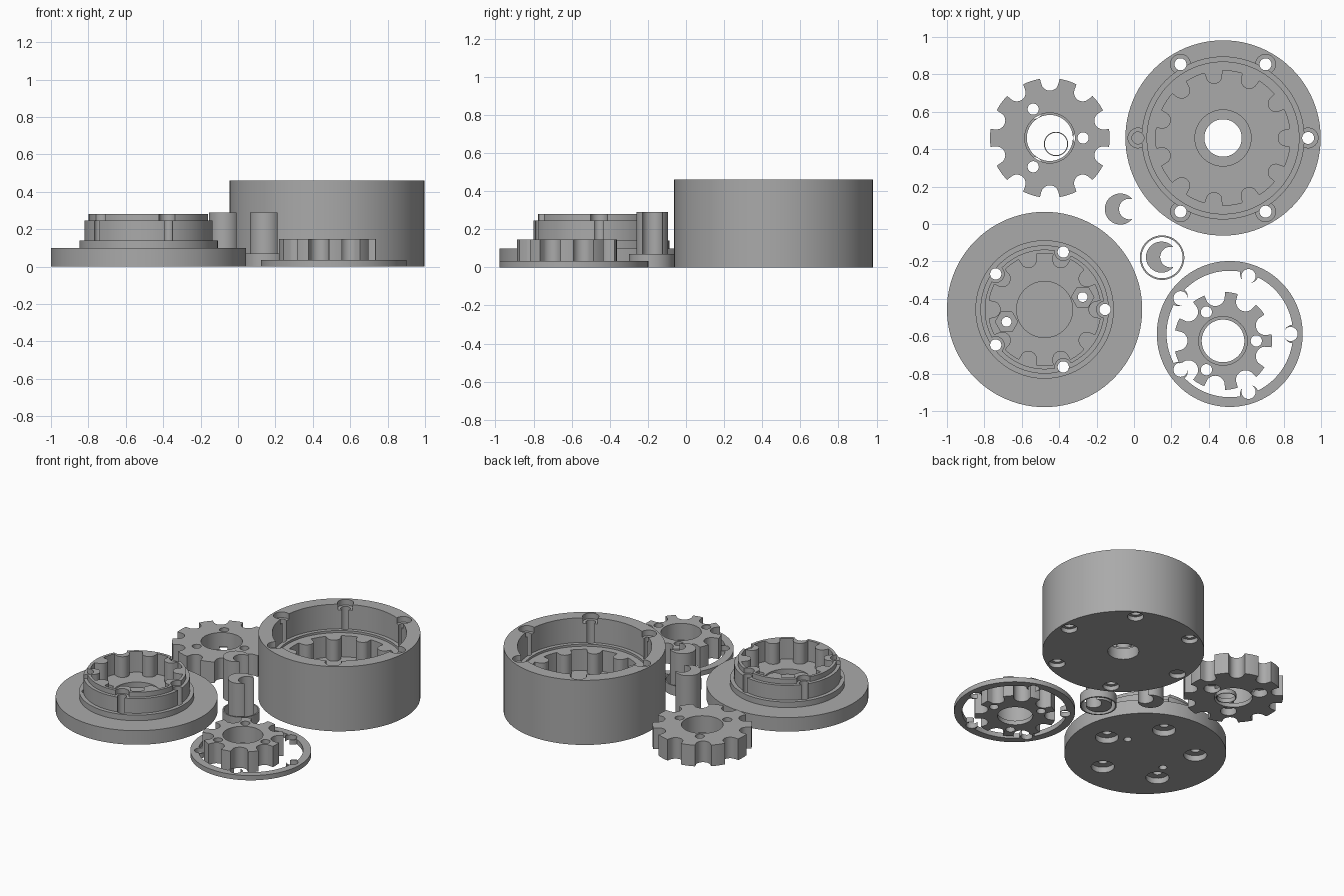
import bpy, bmesh
from math import sin, cos, pi, sqrt, radians, remainder

cube = bpy.data.objects.get("Cube")
if cube:
    bpy.data.objects.remove(cube, do_unlink=True)

grey = bpy.data.materials.new("plain grey")
grey.use_nodes = True
GREY = (0.4, 0.4, 0.4, 1)
grey.diffuse_color = GREY
grey.node_tree.nodes["Principled BSDF"].inputs["Base Color"].default_value = GREY


def circle(r, x=0, y=0, n=96, turn=0):
    return [(x + r * cos(2 * pi * i / n + turn), y + r * sin(2 * pi * i / n + turn))
            for i in range(n)]


def polar(r, degrees):
    return r * cos(radians(degrees)), r * sin(radians(degrees))


def scalloped(r_out, count, c, p, phase=0, n=720):
    """Circle with round bites of radius p, centred at distance c."""
    pts = []
    step = 2 * pi / count
    for i in range(n):
        a = 2 * pi * i / n
        d = remainder(a - phase, step)
        r = r_out
        h = p * p - (c * sin(d)) ** 2
        if h > 0:
            r = min(r_out, c * cos(d) - sqrt(h))
        pts.append((r * cos(a), r * sin(a)))
    return pts


def stack(name, layers, closed=False):
    """Skin a list of (outline, z); cap the ends, or join last to first."""
    bm = bmesh.new()
    rings = [[bm.verts.new((x, y, z)) for x, y in pts] for pts, z in layers]
    pairs = list(zip(rings, rings[1:]))
    if closed:
        pairs.append((rings[-1], rings[0]))
    else:
        bm.faces.new(rings[0])
        bm.faces.new(rings[-1])
    for a, b in pairs:
        for i in range(len(a)):
            j = (i + 1) % len(a)
            bm.faces.new((a[i], a[j], b[j], b[i]))
    bmesh.ops.recalc_face_normals(bm, faces=bm.faces)
    mesh = bpy.data.meshes.new(name)
    bm.to_mesh(mesh)
    bm.free()
    mesh.materials.append(grey)
    obj = bpy.data.objects.new(name, mesh)
    bpy.context.collection.objects.link(obj)
    return obj


def prism(pts, z0, z1, name="cutter"):
    return stack(name, [(pts, z0), (pts, z1)])


def combine(obj, pts, z0, z1, operation="DIFFERENCE"):
    tool = prism(pts, z0, z1)
    mod = obj.modifiers.new("bool", "BOOLEAN")
    mod.operation, mod.object, mod.solver = operation, tool, "EXACT"
    bpy.context.view_layer.objects.active = obj
    bpy.ops.object.modifier_apply(modifier=mod.name)
    bpy.data.objects.remove(tool, do_unlink=True)


def bore(obj, r, dist, angles, z0, z1, n=32):
    for a in angles:
        combine(obj, circle(r, *polar(dist, a), n=n), z0, z1)


def finish(obj, x, y):
    obj.location = (x, y, 0)
    bpy.ops.object.select_all(action="DESELECT")
    obj.select_set(True)
    bpy.context.view_layer.objects.active = obj
    bpy.ops.object.shade_smooth_by_angle(angle=radians(30))


def tube(name, r_out, r_in, z1, x, y):
    a, b = circle(r_out), circle(r_in)
    finish(stack(name, [(a, 0), (a, z1), (b, z1), (b, 0)], closed=True), x, y)


# Housing: deep cup with a stepped seat, lobed cavity and six bolt holes
housing = stack("housing", [(circle(r), z) for r, z in (
    (0.522, 0), (0.522, 0.46), (0.433, 0.46), (0.433, 0.285), (0.406, 0.285), (0.406, 0.27))])
combine(housing, scalloped(0.36, 11, 0.338, 0.045), 0.12, 0.35)
combine(housing, circle(0.15), 0.08, 0.2)
combine(housing, circle(0.1), -0.1, 0.2)
sixths = range(0, 360, 60)
bore(housing, 0.032, 0.455, sixths, -0.1, 0.6)
bore(housing, 0.053, 0.455, sixths, 0.42, 0.6)
bore(housing, 0.053, 0.455, sixths, -0.1, 0.03)
finish(housing, 0.476, 0.46)

# Cap: flange with stepped hub, lobed cavity, bolt holes and nut pockets
cap = stack("cap", [(circle(r), z) for r, z in (
    (0.522, 0), (0.522, 0.1), (0.37, 0.1), (0.37, 0.14), (0.343, 0.14),
    (0.343, 0.245), (0.32, 0.245), (0.32, 0.28))])
combine(cap, scalloped(0.3, 10, 0.28, 0.045), 0.133, 0.4)
combine(cap, circle(0.15), 0.095, 0.2)
fifths = range(0, 360, 72)
bore(cap, 0.03, 0.323, fifths, -0.1, 0.4)
bore(cap, 0.045, 0.323, fifths, 0.245, 0.4)
bore(cap, 0.075, 0.323, fifths, -0.1, 0.04)
for angle in (18, 198):
    bore(cap, 0.026, 0.214, [angle], -0.1, 0.2)
    combine(cap, circle(0.06, *polar(0.214, angle), n=6), 0.09, 0.2)
finish(cap, -0.478, -0.457)

# Rotors: toothed discs with a lipped bore and three pin holes
thirds = (0, 120, 240)
large = prism(scalloped(0.32, 10, 0.3, 0.047, pi / 10), 0, 0.15, "large_rotor")
small = prism(scalloped(0.262, 9, 0.242, 0.052, pi / 9), 0, 0.147, "small_rotor")
for rotor, wide, narrow in ((large, 0.134, 0.123), (small, 0.13, 0.114)):
    combine(rotor, circle(wide), 0.03, 0.3)
    combine(rotor, circle(narrow), -0.1, 0.1)
    bore(rotor, 0.03, 0.178, thirds, -0.1, 0.3)
bore(large, 0.053, 0.178, thirds, -0.1, 0.05)
finish(large, -0.45, 0.46)
finish(small, 0.476, -0.625)

# Retaining ring: thin band with five notched tabs
outer, inner = circle(0.39), circle(0.338)
ring = stack("retaining_ring",
             [(outer, 0), (outer, 0.034), (inner, 0.034), (inner, 0)], closed=True)
for angle in fifths:
    combine(ring, circle(0.05, *polar(0.339, angle), n=32), 0, 0.034, "UNION")
bore(ring, 0.038, 0.325, fifths, -0.1, 0.1)
finish(ring, 0.512, -0.588)

# Crescent shafts
for name, x, y in (("left_crescent", -0.073, 0.08), ("right_crescent", 0.147, -0.177)):
    shaft = prism(circle(0.083, n=64), 0, 0.29, name)
    combine(shaft, circle(0.055, 0.048, n=48), -0.1, 0.4)
    finish(shaft, x, y)

# Spacer tubes
tube("large_spacer", 0.119, 0.11, 0.07, 0.15, -0.18)
tube("small_spacer", 0.065, 0.06, 0.03, -0.417, 0.428)
